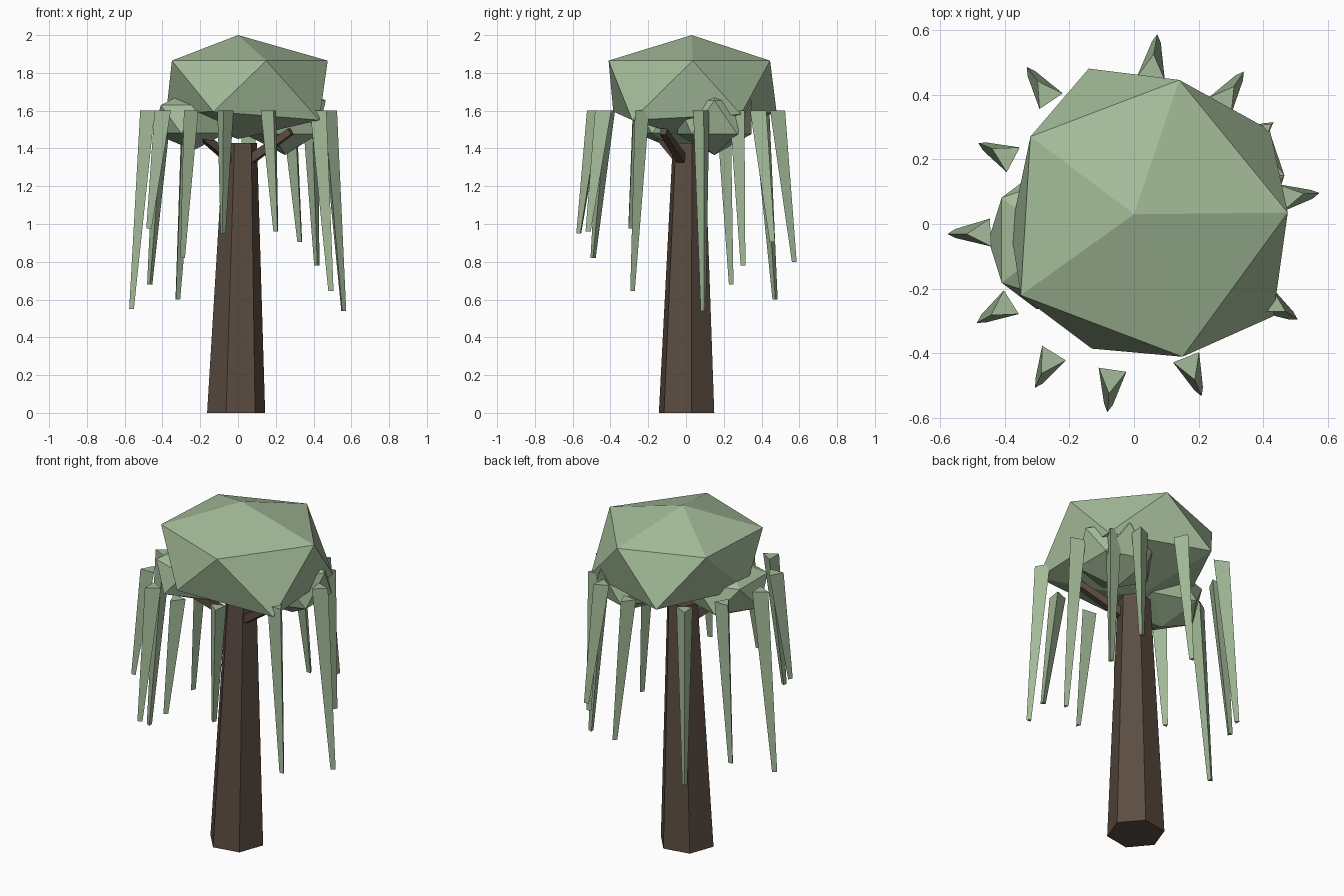
import bpy, bmesh, math
from mathutils import Vector, Matrix

if "Cube" in bpy.data.objects:
    bpy.data.objects.remove(bpy.data.objects["Cube"])


def material(name, rgb):
    m = bpy.data.materials.new(name)
    m.diffuse_color = (*rgb, 1)
    m.use_nodes = True
    m.node_tree.nodes["Principled BSDF"].inputs["Base Color"].default_value = m.diffuse_color
    return m


BARK = material("bark_brown", (0.105, 0.073, 0.053))
LEAF = material("leaf_green", (0.37, 0.50, 0.32))


def finish(bm, name, mat):
    bmesh.ops.recalc_face_normals(bm, faces=bm.faces)
    me = bpy.data.meshes.new(name)
    bm.to_mesh(me)
    bm.free()
    me.materials.append(mat)
    ob = bpy.data.objects.new(name, me)
    bpy.context.collection.objects.link(ob)
    return ob


def ring(bm, c, r, n, turn, u=Vector((1, 0, 0)), v=Vector((0, 1, 0))):
    return [bm.verts.new(Vector(c) + r * (math.cos(turn + math.tau * i / n) * u
                                          + math.sin(turn + math.tau * i / n) * v))
            for i in range(n)]


def taper(name, a, b, ra, rb, n, turn, mat, flat=True):
    """Tapered prism from a to b, with level ends or ends square to its axis."""
    bm = bmesh.new()
    u, v = Vector((1, 0, 0)), Vector((0, 1, 0))
    if not flat:
        d = (Vector(b) - Vector(a)).normalized()
        u = d.cross(Vector((0, 0, 1))).normalized()
        v = d.cross(u)
    lo, hi = ring(bm, a, ra, n, turn, u, v), ring(bm, b, rb, n, turn, u, v)
    for i in range(n):
        j = (i + 1) % n
        bm.faces.new((lo[i], lo[j], hi[j], hi[i]))
    bm.faces.new(lo)
    bm.faces.new(hi)
    return finish(bm, name, mat)


def blob(name, c, size, mat):
    bm = bmesh.new()
    bmesh.ops.create_icosphere(bm, subdivisions=1, radius=1,
                               matrix=Matrix.Translation(c) @ Matrix.Diagonal((*size, 1)))
    return finish(bm, name, mat)


# trunk and two forked branches
taper("trunk", (-0.01, 0.003, 0), (0.012, 0.015, 1.43), 0.156, 0.09, 6, math.radians(10), BARK)
taper("right_branch", (0.02, 0.0, 1.31), (0.28, -0.12, 1.49), 0.035, 0.025, 4, math.pi / 4, BARK, False)
taper("left_branch", (0.0, 0.0, 1.31), (-0.22, -0.16, 1.49), 0.035, 0.025, 4, math.pi / 4, BARK, False)

# main crown: uneven five-sided dome
bm = bmesh.new()
top = bm.verts.new((0, 0.03, 2.0))
bottom = bm.verts.new((0, 0.03, 1.45))
upper = [bm.verts.new((x, y, 1.865)) for x, y in
         ((0.475, 0.035), (0.14, 0.445), (-0.32, 0.27), (-0.35, -0.22), (0.15, -0.41))]
lower = [bm.verts.new(p) for p in
         ((0.42, 0.29, 1.58), (-0.14, 0.48, 1.59), (-0.38, -0.02, 1.59),
          (-0.13, -0.385, 1.595), (0.43, -0.285, 1.55))]
for i in range(5):
    j = (i + 1) % 5
    bm.faces.new((top, upper[i], upper[j]))
    bm.faces.new((upper[i], lower[i], upper[j]))
    bm.faces.new((upper[j], lower[i], lower[j]))
    bm.faces.new((bottom, lower[j], lower[i]))
finish(bm, "crown", LEAF)

# side clumps
blob("left_clump", (-0.235, -0.05, 1.555), (0.24, 0.25, 0.165), LEAF)
blob("right_clump", (0.25, 0.15, 1.565), (0.24, 0.23, 0.20), LEAF)

# hanging strands: top x, y, then tip x, y, z
STRANDS = [
    (0.055, 0.475, 0.07, 0.57, 0.80), (0.28, 0.385, 0.33, 0.458, 0.905),
    (0.385, 0.28, 0.418, 0.305, 0.78), (0.475, 0.085, 0.557, 0.093, 0.54),
    (0.425, -0.245, 0.492, -0.287, 0.645), (0.17, -0.435, 0.203, -0.517, 0.96),
    (-0.07, -0.475, -0.08, -0.565, 0.95), (-0.26, -0.42, -0.297, -0.492, 0.82),
    (-0.4, -0.255, -0.472, -0.297, 0.975), (-0.468, -0.028, -0.56, -0.03, 0.55),
    (-0.395, 0.21, -0.467, 0.243, 0.68), (-0.27, 0.4, -0.322, 0.472, 0.60)]
for k, (x, y, tx, ty, tz) in enumerate(STRANDS):
    taper(f"strand_{k + 1}", (x, y, 1.6), (tx, ty, tz), 0.05, 0.016, 3, math.atan2(y, x), LEAF)
